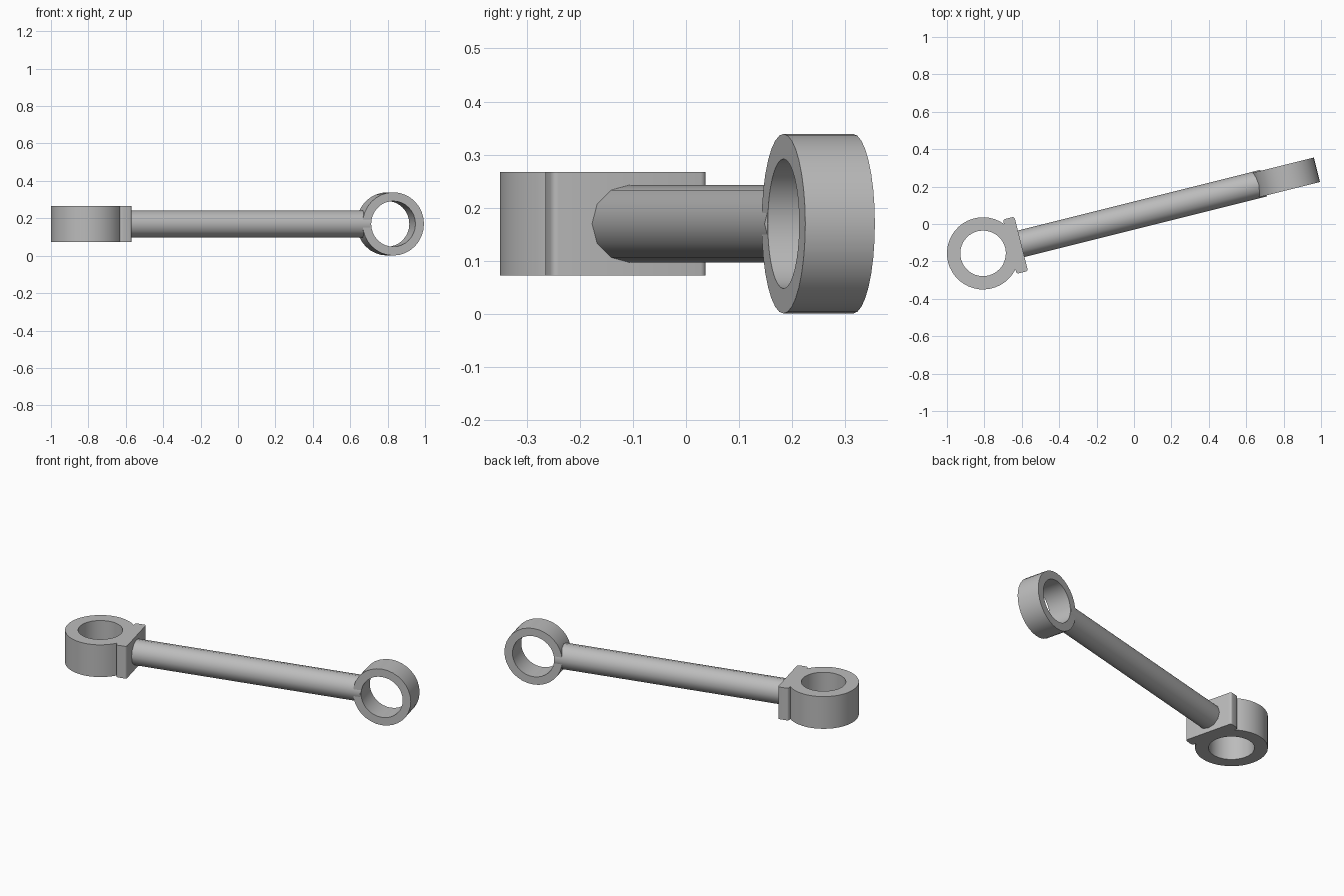
import bpy, bmesh
from math import cos, sin, radians, pi, acos
from mathutils import Vector, Matrix

if "Cube" in bpy.data.objects:
    bpy.data.objects.remove(bpy.data.objects["Cube"], do_unlink=True)

steel = bpy.data.materials.new("grey steel")
steel.use_nodes = True
steel.diffuse_color = (0.5, 0.5, 0.5, 1)
steel.node_tree.nodes["Principled BSDF"].inputs["Base Color"].default_value = (0.5, 0.5, 0.5, 1)

TILT = radians(14.06)
AXIS = Vector((cos(TILT), sin(TILT), 0))
BIG_CENTRE = Vector((-0.807, -0.157, 0.17))
LENGTH = 1.671


def arc(cx, cy, r, start, end, steps):
    """Points along an arc, both ends included."""
    return [(cx + r * cos(start + (end - start) * i / steps),
             cy + r * sin(start + (end - start) * i / steps)) for i in range(steps + 1)]


def circle(r, sides):
    return arc(0, 0, r, 0, 2 * pi, sides)[:-1]


def finish(obj):
    """Weld, fix normals, colour and smooth the curved sides."""
    bm = bmesh.new()
    bm.from_mesh(obj.data)
    bmesh.ops.remove_doubles(bm, verts=bm.verts, dist=0.0001)
    bmesh.ops.recalc_face_normals(bm, faces=bm.faces)
    bm.to_mesh(obj.data)
    bm.free()
    obj.data.materials.clear()
    obj.data.materials.append(steel)
    bpy.ops.object.select_all(action='DESELECT')
    obj.select_set(True)
    bpy.context.view_layer.objects.active = obj
    bpy.ops.object.shade_smooth_by_angle(angle=radians(35))


def extruded(name, loops, depth, location, rotation):
    """Solid from closed outlines; inner outlines become holes."""
    curve = bpy.data.curves.new(name, 'CURVE')
    curve.dimensions = '2D'
    curve.fill_mode = 'BOTH'
    curve.extrude = depth / 2
    for loop in loops:
        spline = curve.splines.new('POLY')
        spline.points.add(len(loop) - 1)
        for point, (x, y) in zip(spline.points, loop):
            point.co = (x, y, 0, 1)
        spline.use_cyclic_u = True
    obj = bpy.data.objects.new(name, curve)
    bpy.context.collection.objects.link(obj)
    obj.location, obj.rotation_euler = location, rotation
    bpy.ops.object.select_all(action='DESELECT')
    obj.select_set(True)
    bpy.context.view_layer.objects.active = obj
    bpy.ops.object.convert(target='MESH')
    finish(bpy.context.view_layer.objects.active)


# Large eye with its flange, one outline with a bore
R, BACK, FRONT, HALF, ROUND = 0.193, 0.147, 0.21, 0.15, 0.012
meet = acos(BACK / R)
outline = arc(0, 0, R, meet, 2 * pi - meet, 32)
for side in (-1, 1):
    corners = [arc(BACK + ROUND, side * (HALF - ROUND), ROUND, pi, pi / 2, 4),
               arc(FRONT - ROUND, side * (HALF - ROUND), ROUND, pi / 2, 0, 4)]
    if side < 0:
        flange = [(x, 2 * side * (HALF - ROUND) - y) for c in corners for x, y in c]
    else:
        flange = [p for c in reversed(corners) for p in reversed(c)]
    outline += flange
extruded("large_eye_and_flange", [outline, circle(0.122, 32)], 0.194,
         BIG_CENTRE, (0, 0, TILT))

# Small eye, turned a quarter about the rod
extruded("small_eye", [circle(0.169, 32), circle(0.122, 32)], 0.135,
         BIG_CENTRE + AXIS * LENGTH, (pi / 2, 0, TILT))

# Connecting rod between the flange and the small eye
start, end = FRONT - 0.01, LENGTH - 0.125
bm = bmesh.new()
bmesh.ops.create_cone(bm, cap_ends=True, segments=12, radius1=0.073, radius2=0.073,
                      depth=end - start, matrix=Matrix.Rotation(pi / 2, 4, 'Y'))
mesh = bpy.data.meshes.new("connecting_rod")
bm.to_mesh(mesh)
bm.free()
rod = bpy.data.objects.new("connecting_rod", mesh)
bpy.context.collection.objects.link(rod)
rod.location = BIG_CENTRE + AXIS * (start + end) / 2
rod.rotation_euler = (0, 0, TILT)
finish(rod)
